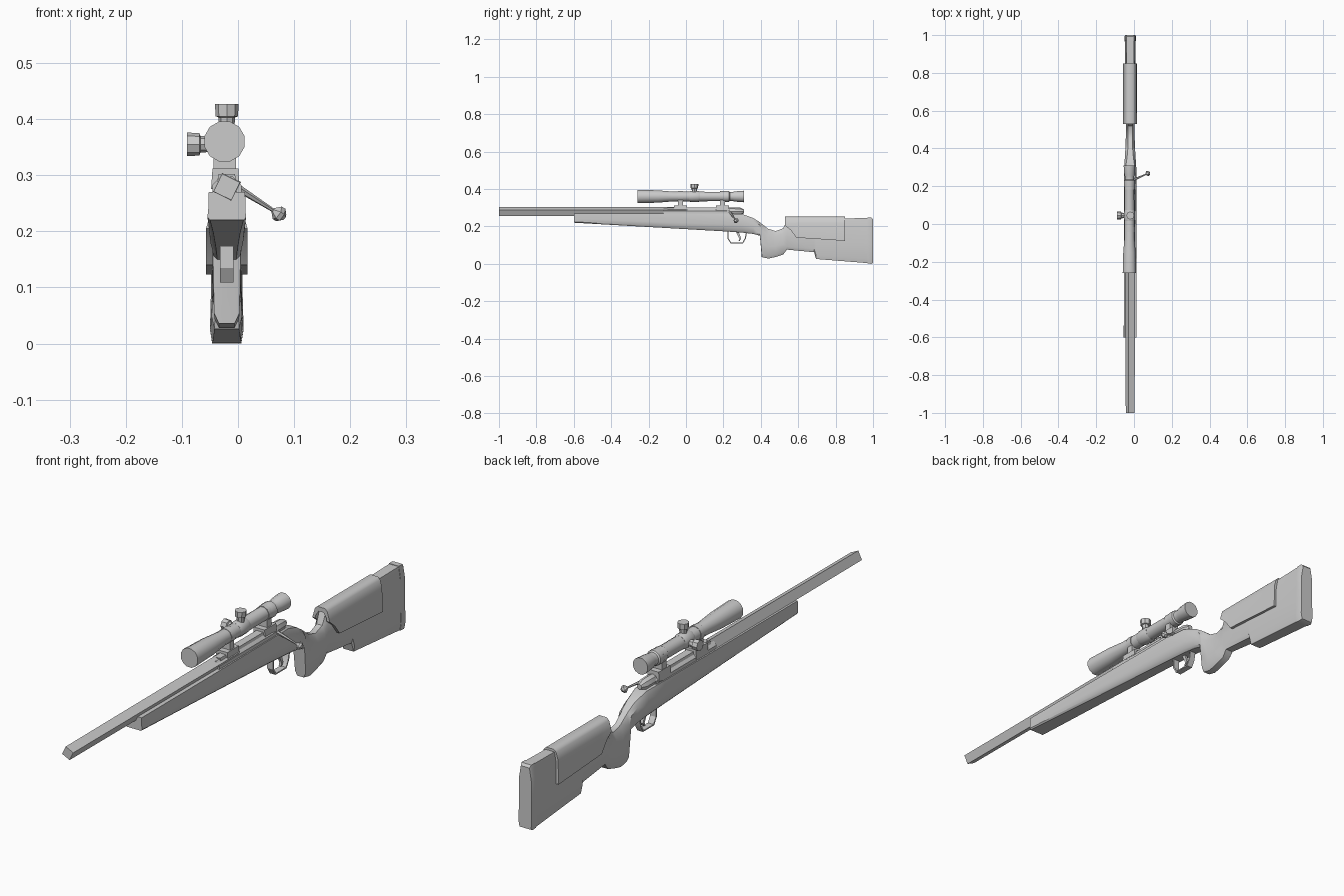
import bpy, bmesh, math
from mathutils import Vector

if "Cube" in bpy.data.objects:
    bpy.data.objects.remove(bpy.data.objects["Cube"])

CX = -0.02      # centre plane of the rifle
SX = -0.024     # centre line of the scope
SZ = 0.36

grey = bpy.data.materials.new("plain_grey")
grey.use_nodes = True
grey.diffuse_color = (0.6, 0.6, 0.6, 1)
grey.node_tree.nodes["Principled BSDF"].inputs["Base Color"].default_value = (0.6, 0.6, 0.6, 1)


def loft(name, rings, angle=40, closed=False):
    """Skin a list of rings that have equal point counts."""
    bm = bmesh.new()
    loops = [[bm.verts.new(p) for p in ring] for ring in rings]
    n = len(loops[0])
    pairs = list(zip(loops, loops[1:]))
    if closed:
        pairs.append((loops[-1], loops[0]))
    for a, b in pairs:
        for i in range(n):
            j = (i + 1) % n
            bm.faces.new((a[i], a[j], b[j], b[i]))
    if not closed:
        bm.faces.new(loops[0])
        bm.faces.new(loops[-1])
    bmesh.ops.recalc_face_normals(bm, faces=bm.faces)
    mesh = bpy.data.meshes.new(name)
    bm.to_mesh(mesh)
    bm.free()
    mesh.materials.append(grey)
    obj = bpy.data.objects.new(name, mesh)
    bpy.context.collection.objects.link(obj)
    bpy.ops.object.select_all(action='DESELECT')
    obj.select_set(True)
    bpy.context.view_layer.objects.active = obj
    bpy.ops.object.shade_smooth_by_angle(angle=math.radians(angle))
    return obj


def lathe(name, start, direction, profile, sides, turn=0.0, angle=40):
    """Turned part; profile is (distance along axis, radius)."""
    axis = Vector(direction).normalized()
    u = axis.orthogonal().normalized()
    v = axis.cross(u)
    steps = [turn + math.tau * i / sides for i in range(sides)]
    rings = [[Vector(start) + axis * d + (u * math.cos(t) + v * math.sin(t)) * r
              for t in steps] for d, r in profile]
    return loft(name, rings, angle)


def block(name, x, y, z, taper=1.0):
    """Box from ranges, with its top narrowed by taper."""
    mid, half = sum(x) / 2, (x[1] - x[0]) / 2
    rings = [[(mid - half, py, z[0]), (mid + half, py, z[0]),
              (mid + half * taper, py, z[1]), (mid - half * taper, py, z[1])] for py in y]
    return loft(name, rings, 20)


def stock_ring(y, top, bottom, wide, low, crown):
    """Stock section: crown is top half width, wide the middle, low the bottom."""
    h = top - bottom
    half = [(crown, top), (wide, top - h * 0.2), (wide, bottom + h * 0.4),
            ((wide + low) / 2 + 0.003, bottom + h * 0.1), (low, bottom)]
    return [(CX + w, y, z) for w, z in half] + [(CX - w, y, z) for w, z in reversed(half)]


# Stock: fore-end, action, wrist, grip, butt
stock = [
    (-0.60, 0.270, 0.220, 0.033, 0.030, 0.032),
    (-0.20, 0.270, 0.197, 0.033, 0.024, 0.032),
    (0.20, 0.270, 0.174, 0.033, 0.020, 0.030),
    (0.30, 0.266, 0.167, 0.032, 0.019, 0.024),
    (0.36, 0.245, 0.160, 0.028, 0.018, 0.016),
    (0.395, 0.222, 0.150, 0.026, 0.017, 0.013),
    (0.405, 0.214, 0.036, 0.025, 0.014, 0.012),
    (0.44, 0.187, 0.028, 0.024, 0.014, 0.011),
    (0.48, 0.175, 0.037, 0.023, 0.014, 0.011),
    (0.52, 0.190, 0.050, 0.023, 0.014, 0.012),
    (0.54, 0.236, 0.076, 0.024, 0.016, 0.014),
    (0.685, 0.240, 0.062, 0.026, 0.020, 0.018),
    (0.695, 0.240, 0.026, 0.026, 0.022, 0.018),
    (0.97, 0.245, 0.004, 0.027, 0.025, 0.020),
]
loft("stock", [stock_ring(*s) for s in stock])
loft("butt_pad", [stock_ring(0.97, 0.247, 0.002, 0.028, 0.026, 0.021),
                  stock_ring(0.992, 0.247, 0.0, 0.028, 0.026, 0.021),
                  stock_ring(1.0, 0.238, 0.004, 0.026, 0.024, 0.018)], 35)


# Cheek rest: saddle over the butt, inner skin open below
def saddle(y, low):
    outer = [(0.037, low), (0.034, 0.215), (0.026, 0.243), (0.016, 0.252)]
    inner = [(0.010, 0.235), (0.024, 0.215), (0.024, low)]
    right = [(CX + w, y, z) for w, z in outer]
    left = [(CX - w, y, z) for w, z in reversed(outer)]
    under = [(CX - w, y, z) for w, z in inner] 
    back = [(CX + w, y, z) for w, z in reversed(inner)]
    return right + left + under[::-1] + back[::-1]


loft("cheek_rest", [saddle(0.53, 0.205), saddle(0.56, 0.18), saddle(0.59, 0.14),
                    saddle(0.85, 0.123)], 45)

# Barrel and receiver
lathe("barrel", (CX, -1.0, 0.279), (0, 1, 0), [(0, 0.025), (1.0, 0.027)], 4, 0.45, 20)
lathe("receiver", (CX, -0.12, 0.272), (0, 1, 0), [(0, 0.028), (0.32, 0.028), (0.36, 0.024)], 8, 0.39)
lathe("bolt_shroud", (CX, 0.2, 0.28), (0, 1, 0),
      [(0, 0.016), (0.04, 0.021), (0.09, 0.020), (0.11, 0.010)], 8)

# Bolt handle and knob
root, tip = Vector((0.0, 0.235, 0.277)), Vector((0.068, 0.265, 0.234))
lathe("bolt_handle", root, tip - root, [(0, 0.007), ((tip - root).length, 0.003)], 6)
lathe("bolt_knob", tip - Vector((0.006, 0.002, -0.004)), tip - root,
      [(0, 0.004), (0.010, 0.014), (0.018, 0.014), (0.026, 0.006)], 6, 0, 20)

# Scope base rail, mounts and rings
block("scope_rail", (CX - 0.018, CX + 0.018), (-0.10, 0.22), (0.285, 0.302), 0.8)
for label, y in (("front", -0.03), ("rear", 0.195)):
    block(label + "_mount", (SX - 0.024, SX + 0.027), (y - 0.035, y + 0.035), (0.275, 0.312), 0.9)
    block(label + "_mount_post", (SX - 0.020, SX + 0.020), (y - 0.013, y + 0.013), (0.308, 0.345), 1.0)
    lathe(label + "_ring", (SX, y - 0.013, SZ), (0, 1, 0),
          [(0, 0.029), (0.026, 0.029)], 10)

# Scope tube, from objective to eyepiece
lathe("scope_tube", (SX, -0.26, SZ), (0, 1, 0),
      [(0, 0.037), (0.11, 0.034), (0.19, 0.027), (0.44, 0.026), (0.47, 0.030),
       (0.49, 0.030), (0.495, 0.025), (0.51, 0.025), (0.52, 0.028), (0.57, 0.032)], 12)

# Adjustment turrets: top and side
turret = [(0, 0.013), (0.022, 0.015), (0.024, 0.020), (0.046, 0.021)]
lathe("top_turret", (SX + 0.004, 0.045, 0.381), (0, 0, 1), turret, 8)
lathe("side_turret", (-0.045, 0.045, 0.355), (-1, 0, 0), turret, 8)
lathe("turret_housing", (SX, 0.015, SZ), (0, 1, 0), [(0, 0.027), (0.012, 0.030), (0.048, 0.030), (0.06, 0.027)], 10)

# Trigger guard: flat strip following a path
path = [(0.222, 0.175), (0.222, 0.135), (0.238, 0.109), (0.305, 0.109), (0.320, 0.135), (0.326, 0.168)]
middle = Vector((0.272, 0.150))
rings = []
for y, z in path:
    inward = (middle - Vector((y, z))).normalized() * 0.006
    rings.append([(CX - 0.012, y, z), (CX + 0.012, y, z),
                  (CX + 0.012, y + inward.x, z + inward.y), (CX - 0.012, y + inward.x, z + inward.y)])
loft("trigger_guard", rings, 30)

# Trigger: curved blade
blade = [(0.272, 0.175, 0.008), (0.284, 0.150, 0.006), (0.290, 0.135, 0.005), (0.284, 0.122, 0.003)]
loft("trigger", [[(CX - 0.005, y - t, z), (CX + 0.005, y - t, z),
                  (CX + 0.005, y + t, z), (CX - 0.005, y + t, z)] for y, z, t in blade], 50)
